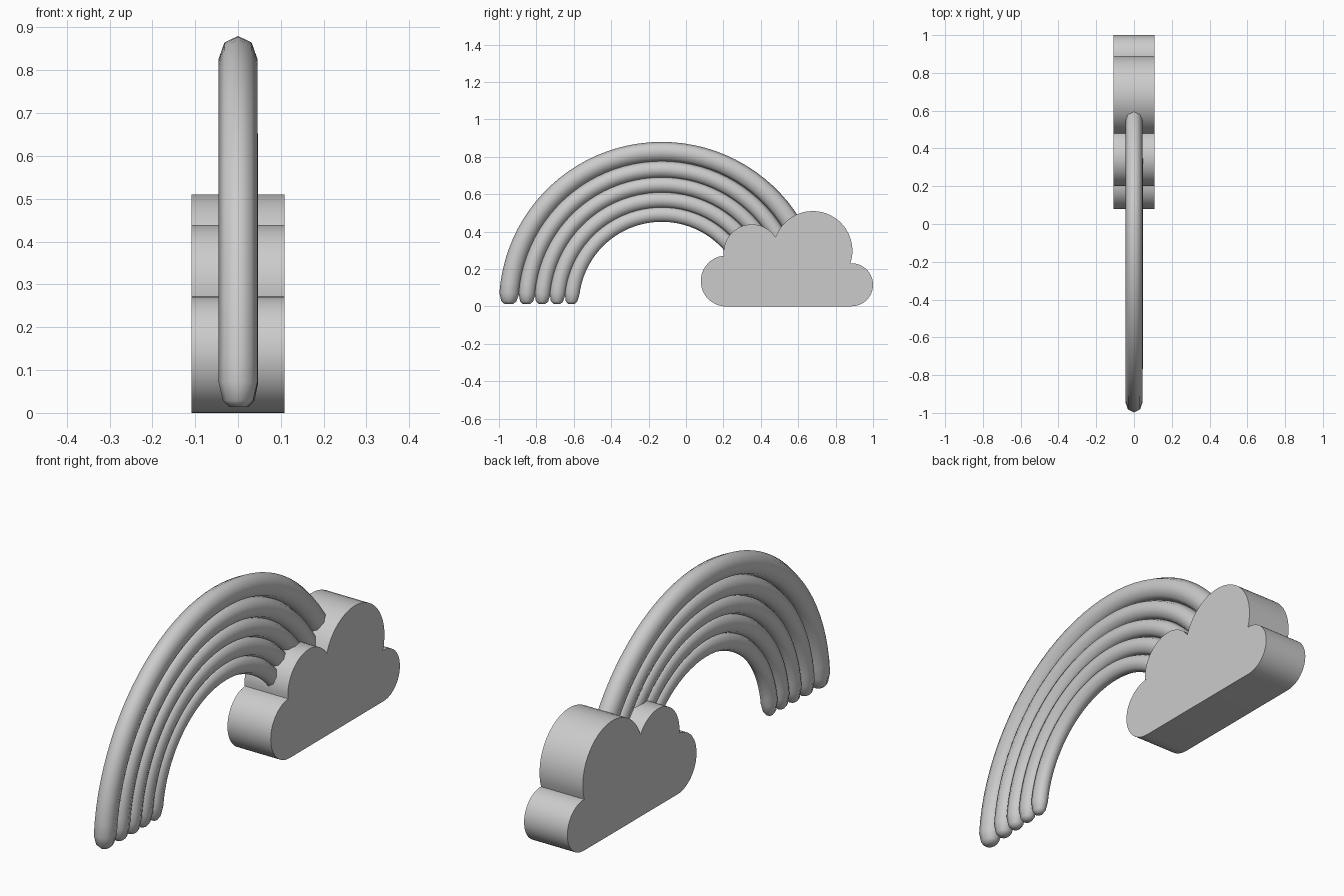
import bpy, bmesh
from math import sin, cos, pi, radians

if "Cube" in bpy.data.objects:
    bpy.data.objects.remove(bpy.data.objects["Cube"])

CY, CZ = -0.13, 0.01      # centre of the arches


def finish(name, bm, angle):
    bmesh.ops.recalc_face_normals(bm, faces=bm.faces[:])
    mesh = bpy.data.meshes.new(name)
    bm.to_mesh(mesh)
    bm.free()
    ob = bpy.data.objects.new(name, mesh)
    bpy.context.collection.objects.link(ob)
    bpy.ops.object.select_all(action='DESELECT')
    ob.select_set(True)
    bpy.context.view_layer.objects.active = ob
    bpy.ops.object.shade_smooth_by_angle(angle=radians(angle))
    return ob


def arch(name, outer, inner, half_x, off_x, overlap, sides=8, segs=44):
    """Tube swept along a half circle, with rounded ends."""
    rc = (outer + inner) / 2
    rr = (outer - inner) / 2 * overlap
    # (angle, section scale) along the path, tapered at both ends
    taper = [(0.004, 0.45), (0.018, 0.78), (0.06, 1.0)]
    path = [(s / rc, k) for s, k in taper]
    a0 = path[-1][0]
    path += [(a0 + (pi - 2 * a0) * i / segs, 1.0) for i in range(1, segs)]
    path += [(pi - s / rc, k) for s, k in reversed(taper)]
    bm = bmesh.new()
    rings = []
    for a, k in path:
        ring = []
        for j in range(sides):
            t = 2 * pi * j / sides
            r = rc + rr * k * cos(t)
            ring.append(bm.verts.new((off_x + half_x * k * sin(t),
                                      CY - r * cos(a), CZ + r * sin(a))))
        rings.append(ring)
    for p, q in zip(rings, rings[1:]):
        for j in range(sides):
            n = (j + 1) % sides
            bm.faces.new((p[j], p[n], q[n], q[j]))
    bm.faces.new(rings[0])
    bm.faces.new(rings[-1])
    return finish(name, bm, 60)


# Rainbow: five nested arches, thinner towards the inside
bounds = [0.87, 0.765, 0.68, 0.60, 0.52, 0.445]
half_widths = [0.045, 0.042, 0.039, 0.035, 0.032]
offsets = [0.0, 0.004, 0.008, 0.010, 0.011]
for i in range(5):
    arch(f"rainbow_arch_{i + 1}", bounds[i], bounds[i + 1],
         half_widths[i], offsets[i], 1.0 if i == 0 else 1.06)

# Cloud: outline of four arcs (y, z, radius, start, end), extruded along x
arcs = [(0.215, 0.138, 0.136, -90, -268),
        (0.352, 0.290, 0.151, 186, 38),
        (0.678, 0.300, 0.212, 160, -19),
        (0.885, 0.118, 0.115, 93, -90)]
outline = []
for y, z, r, a, b in arcs:
    for i in range(25):
        t = radians(a + (b - a) * i / 24)
        outline.append((y + r * cos(t), max(0.0, z + r * sin(t) - 0.002)))
bm = bmesh.new()
face = bm.faces.new([bm.verts.new((-0.108, y, z)) for y, z in outline])
ext = bmesh.ops.extrude_face_region(bm, geom=[face])
bmesh.ops.translate(bm, vec=(0.216, 0, 0),
                    verts=[v for v in ext['geom'] if isinstance(v, bmesh.types.BMVert)])
finish("cloud", bm, 30)
